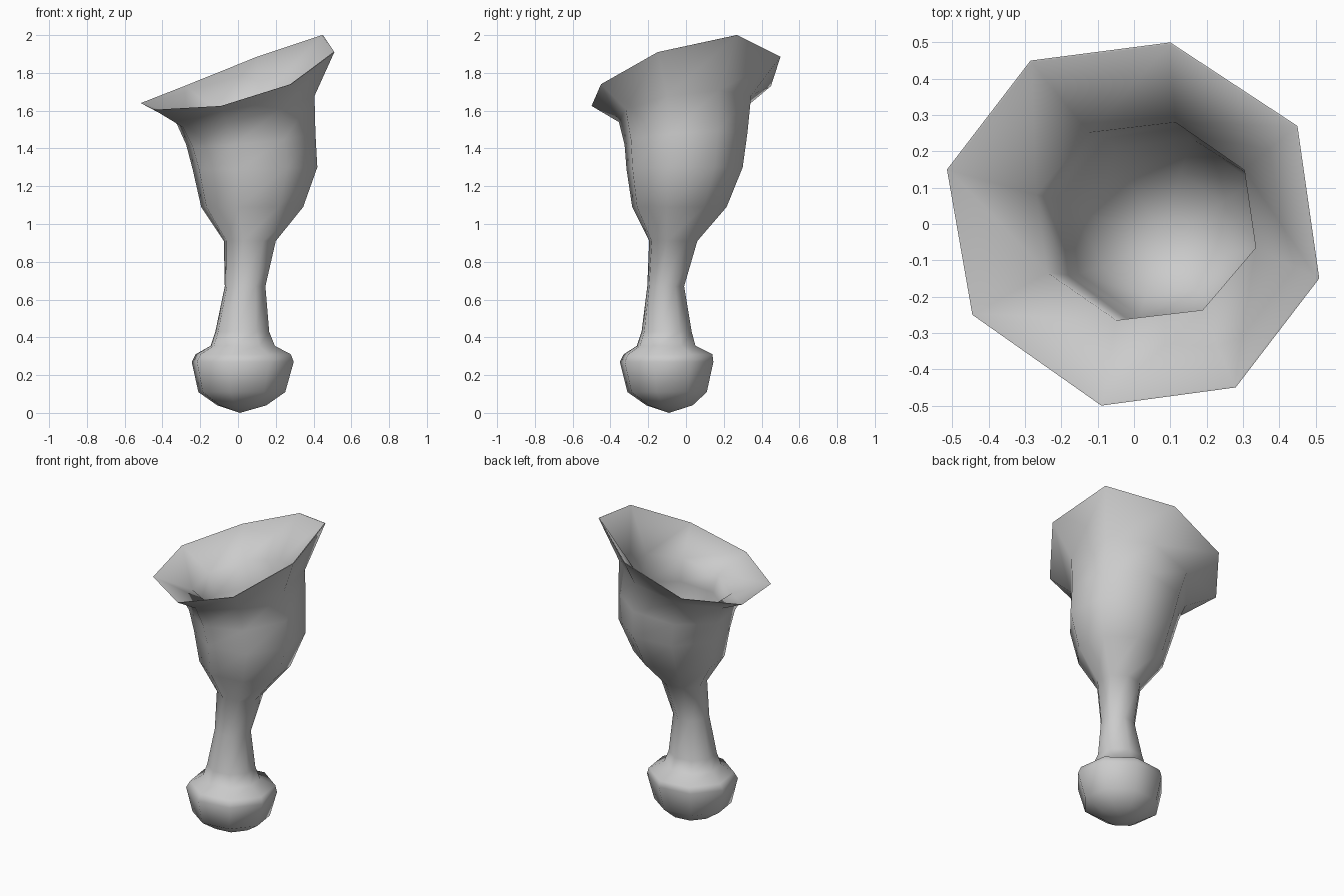
import bpy, bmesh, math

if "Cube" in bpy.data.objects:
    bpy.data.objects.remove(bpy.data.objects["Cube"])

SIDES = 8
FIT = math.cos(math.radians(15))   # octagon is turned 30 degrees

# rings: xmin, xmax, ymin, ymax, z, tilt in x, tilt in y
outer = [
    (-.11, .15, -.21, .035, .04, 0, 0),
    (-.21, .25, -.31, .11, .11, 0, 0),
    (-.245, .295, -.35, .145, .27, 0, 0),
    (-.225, .28, -.33, .14, .31, 0, 0),
    (-.145, .195, -.26, .05, .355, 0, 0),
    (-.12, .165, -.235, .03, .43, 0, 0),
    (-.07, .145, -.205, -.01, .67, 0, 0),
    (-.075, .2, -.195, .06, .91, 0, 0),
    (-.195, .345, -.285, .215, 1.09, 0, 0),
    (-.24, .42, -.315, .30, 1.295, .02, .01),
    (-.275, .41, -.325, .325, 1.45, .1, .07),
    (-.33, .405, -.355, .345, 1.61, .22, .14),
]
inner = [
    (-.27, .335, -.265, .28, 1.61, .22, .14),
    (-.21, .345, -.27, .265, 1.45, .1, .07),
    (-.18, .355, -.255, .235, 1.30, .02, .01),
    (-.10, .26, -.20, .14, 1.13, 0, 0),
]
# flared rim, counter-clockwise from the highest corner
rim = [(.45, .27, 2.0), (.10, .50, 1.885), (-.285, .45, 1.73), (-.515, .15, 1.64),
       (-.445, -.25, 1.605), (-.09, -.50, 1.625), (.28, -.45, 1.74), (.51, -.15, 1.91)]


def ring_points(x0, x1, y0, y1, z, tx, ty):
    cx, cy = (x0 + x1) / 2, (y0 + y1) / 2
    rx, ry = (x1 - x0) / 2 / FIT, (y1 - y0) / 2 / FIT
    pts = []
    for i in range(SIDES):
        a = math.radians(30 + 360 * i / SIDES)
        dx, dy = rx * math.cos(a), ry * math.sin(a)
        pts.append((cx + dx, cy + dy, z + tx * dx + ty * dy))
    return pts


# Goblet: one skin running up the outside, over the rim and down inside
bm = bmesh.new()
inner_rim = [(x * .988, y * .988, z) for x, y, z in rim]
sections = ([ring_points(*r) for r in outer] + [rim, inner_rim]
            + [ring_points(*r) for r in inner])
loops = [[bm.verts.new(p) for p in s] for s in sections]
for lo, hi in zip(loops, loops[1:]):
    for i in range(SIDES):
        j = (i + 1) % SIDES
        bm.faces.new((lo[i], lo[j], hi[j], hi[i]))

# Foot tip and bowl floor
for loop, tip in ((loops[0], (.01, -.09, 0)), (loops[-1], (.08, -.03, 1.04))):
    v = bm.verts.new(tip)
    for i in range(SIDES):
        bm.faces.new((loop[i], loop[(i + 1) % SIDES], v))
bmesh.ops.recalc_face_normals(bm, faces=bm.faces)

mesh = bpy.data.meshes.new("goblet")
bm.to_mesh(mesh)
bm.free()
goblet = bpy.data.objects.new("goblet", mesh)
bpy.context.collection.objects.link(goblet)
bpy.context.view_layer.objects.active = goblet
goblet.select_set(True)
bpy.ops.object.shade_smooth_by_angle(angle=math.radians(65))
